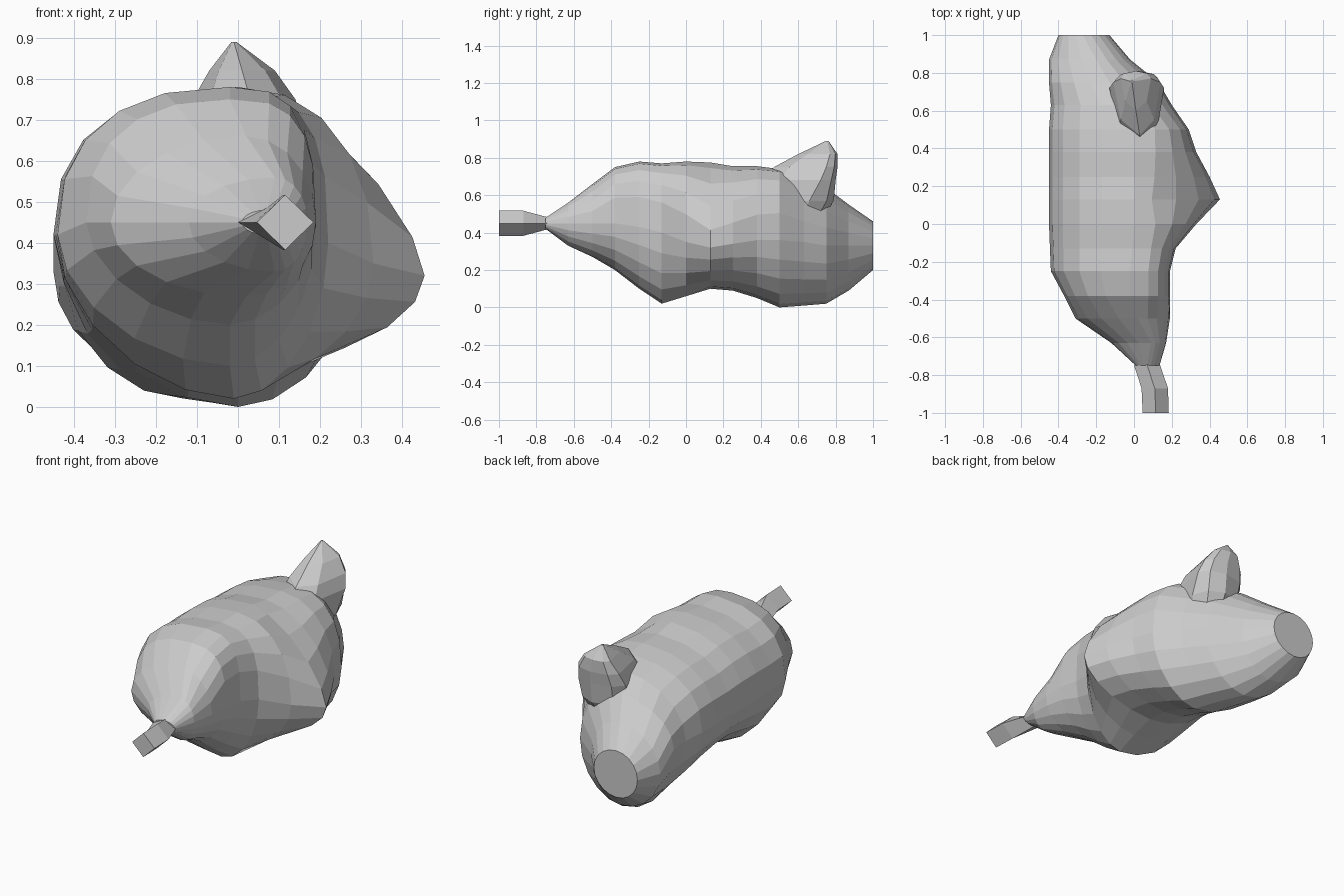
import bpy, bmesh, math

if "Cube" in bpy.data.objects:
    bpy.data.objects.remove(bpy.data.objects["Cube"])


def loft(name, rings):
    """Skin a list of equal-length point rings and cap both ends."""
    bm = bmesh.new()
    rows = [[bm.verts.new(p) for p in ring] for ring in rings]
    n = len(rows[0])
    for a, b in zip(rows, rows[1:]):
        for i in range(n):
            j = (i + 1) % n
            bm.faces.new((a[i], a[j], b[j], b[i]))
    bm.faces.new(rows[0])
    bm.faces.new(rows[-1])
    bmesh.ops.recalc_face_normals(bm, faces=bm.faces)
    mesh = bpy.data.meshes.new(name)
    bm.to_mesh(mesh)
    bm.free()
    obj = bpy.data.objects.new(name, mesh)
    bpy.context.collection.objects.link(obj)
    return obj


def lopsided(cu, cv, lo_u, hi_u, lo_v, hi_v, sides, powers=(2, 2, 2, 2), left_cv=None):
    """Oval whose quarters (upper right, upper left, lower left, lower right) differ in radius and fullness."""
    pts = []
    for i in range(sides):
        a = 2 * math.pi * i / sides
        e = 2 / powers[4 * i // sides]
        c = math.copysign(abs(round(math.cos(a), 6)) ** e, math.cos(a))
        s = math.copysign(abs(round(math.sin(a), 6)) ** e, math.sin(a))
        mid = left_cv if left_cv and c < -1e-5 else cv
        pts.append((cu + c * (hi_u - cu if c > 0 else cu - lo_u),
                    mid + s * (hi_v - mid if s > 0 else mid - lo_v)))
    return pts


# Body: y, centre x, centre z, left, right, bottom, top
sections = [
    (-.75, .07, .45, .01, .135, .42, .48),
    (-.63, .09, .45, -.12, .17, .33, .56),
    (-.50, .02, .45, -.31, .19, .27, .66),
    (-.38, -.02, .45, -.37, .19, .20, .75),
    (-.25, -.02, .43, -.44, .19, .10, .78),
    (-.13, -.01, .40, -.445, .22, .02, .77),
    (.00, .00, .35, -.45, .33, .06, .78),
    (.13, .00, .32, -.45, .455, .10, .775),
    (.25, .00, .34, -.45, .40, .09, .755),
    (.38, .00, .36, -.45, .33, .05, .755),
    (.50, .00, .36, -.45, .29, .00, .74),
    (.63, -.06, .35, -.44, .20, .01, .71),
    (.75, -.13, .33, -.45, .13, .02, .64),
    (.87, -.20, .33, -.45, -.02, .09, .55),
    (1.0, -.27, .33, -.40, -.13, .20, .46),
]
rings = []
for y, *shape in sections:
    middle = -.4 < y < .6
    powers = (3 - (shape[3] - .19) * 5.7, 2.4, 1.8, 1.9) if middle else (2, 2, 2, 2)
    rings.append([(x, y, z) for x, z in
                  lopsided(*shape, 20, powers, .42 if -.3 < y < .8 else None)])
body = loft("body", rings)

# Rear crest: z, centre x, centre y, left, right, front, back
crest_levels = [
    (.46, .02, .62, -.08, .11, .45, .72),
    (.57, .03, .66, -.12, .15, .42, .79),
    (.68, .03, .72, -.13, .16, .41, .80),
    (.75, .03, .75, -.11, .14, .47, .81),
    (.82, .01, .77, -.07, .09, .60, .81),
    (.89, -.01, .755, -.016, -.004, .748, .762),
]
crest = loft("crest", [[(x, y, s[0]) for x, y in lopsided(*s[1:], 8)] for s in crest_levels])

# Diamond-section tail
tail = loft("tail", [[(cx + w * dx, y, .45 + h * dz)
                      for dx, dz in ((1, 0), (0, 1), (-1, 0), (0, -1))]
                     for y, cx, w, h in ((-1, .115, .069, .067), (-.87, .11, .07, .067),
                                         (-.75, .07, .069, .035), (-.66, .07, .04, .03))])

# Fuse the parts into one skin
bpy.context.view_layer.objects.active = body
for part in (crest, tail):
    mod = body.modifiers.new("union", 'BOOLEAN')
    mod.operation = 'UNION'
    mod.solver = 'EXACT'
    mod.object = part
    bpy.ops.object.modifier_apply(modifier=mod.name)
    bpy.data.objects.remove(part)
